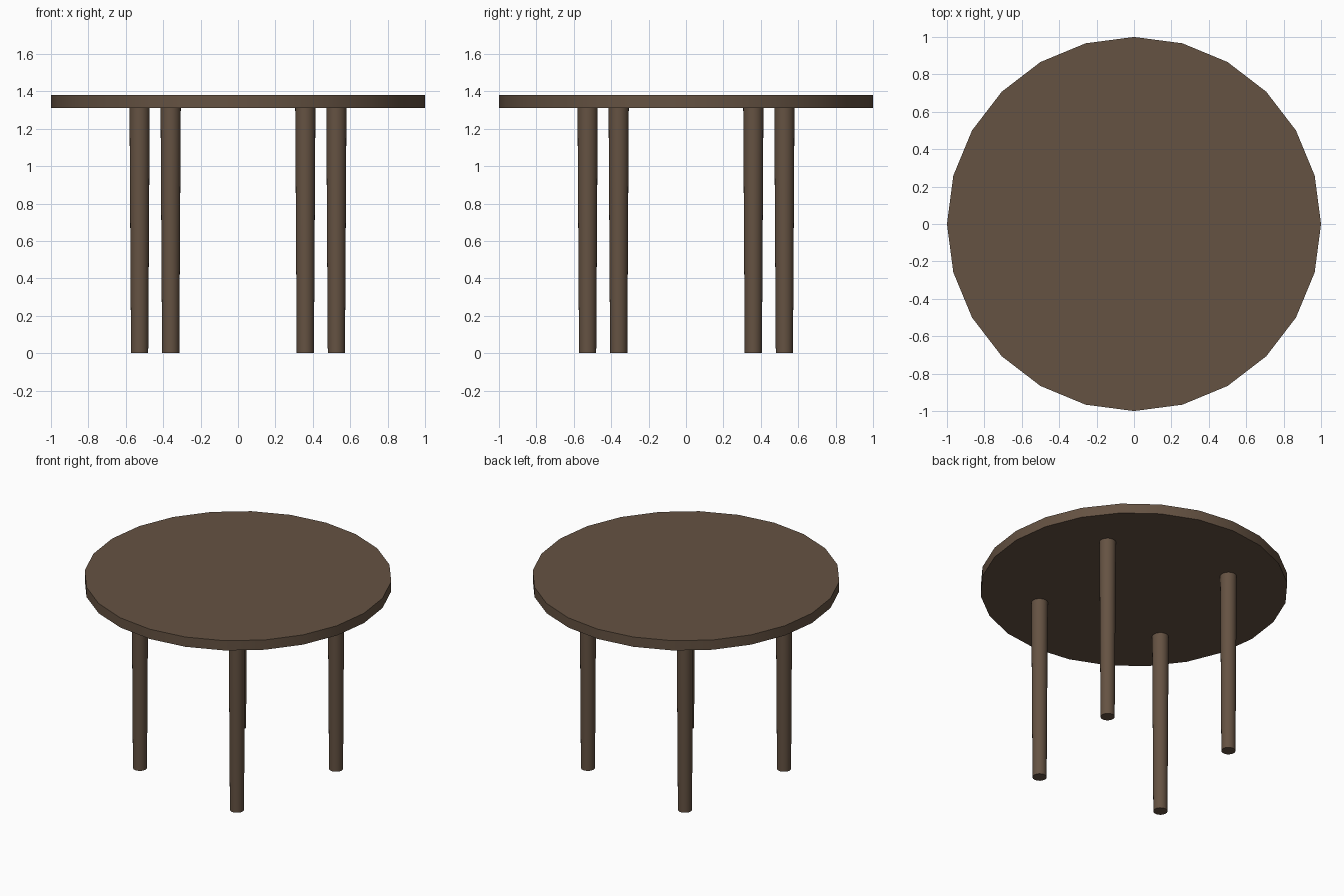
import bpy
import math

if "Cube" in bpy.data.objects:
    bpy.data.objects.remove(bpy.data.objects["Cube"])

wood = bpy.data.materials.new("dark_wood")
wood.diffuse_color = (0.13, 0.085, 0.055, 1)
wood.use_nodes = True
wood.node_tree.nodes["Principled BSDF"].inputs["Base Color"].default_value = wood.diffuse_color


def tapered_cylinder(name, x, y, z0, z1, r_bottom, r_top, sides):
    bpy.ops.mesh.primitive_cone_add(
        vertices=sides, radius1=r_bottom, radius2=r_top,
        depth=z1 - z0, location=(x, y, (z0 + z1) / 2))
    obj = bpy.context.object
    obj.name = name
    obj.data.materials.append(wood)
    bpy.ops.object.shade_smooth_by_angle(angle=math.radians(35))
    return obj


# Round tabletop
tapered_cylinder("tabletop", 0, 0, 1.31, 1.38, 1.0, 1.0, 24)

# Four slightly tapered legs, repeated by quarter turns
x, y = 0.36, -0.526
for name in ("front_leg", "right_leg", "back_leg", "left_leg"):
    tapered_cylinder(name, x, y, 0.0, 1.31, 0.046, 0.054, 24)
    x, y = -y, x
